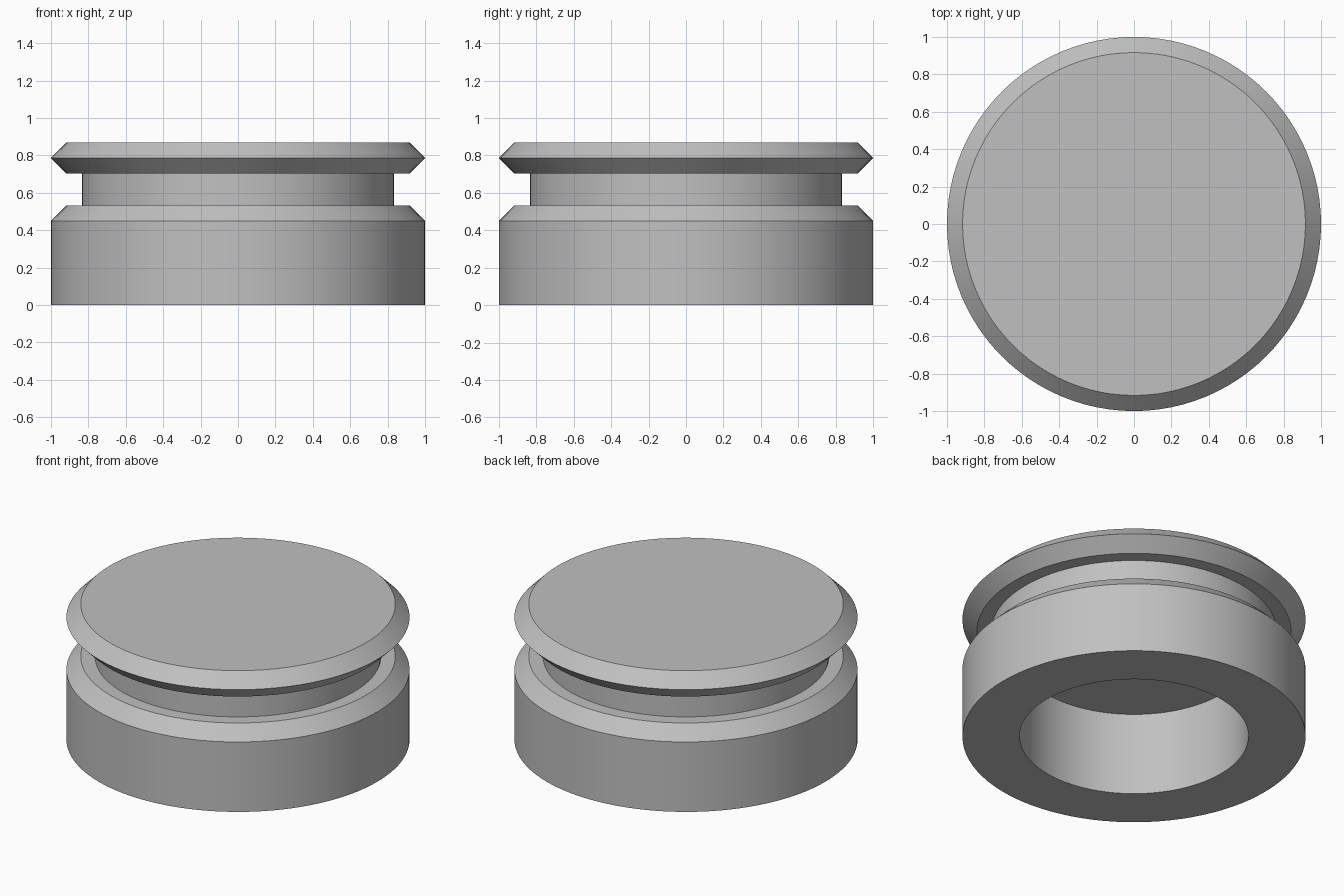
import bpy, bmesh, math

cube = bpy.data.objects.get("Cube")
if cube:
    bpy.data.objects.remove(cube, do_unlink=True)

SEGMENTS = 96
CHAMFER = 1 / 12
BORE, NECK, RIM = 0.667, 0.833, 1.0
SHOULDER, GROOVE_TOP = 0.533, 0.703
TOP = GROOVE_TOP + 2 * CHAMFER

# Plain grey material
grey = bpy.data.materials.new("plain_grey")
grey.use_nodes = True
colour = (0.53, 0.53, 0.53, 1)
grey.diffuse_color = colour
grey.node_tree.nodes["Principled BSDF"].inputs["Base Color"].default_value = colour

# Half section as (radius, height), from bore ceiling round to the cap centre
profile = [
    (0, SHOULDER), (BORE, SHOULDER), (BORE, 0),               # blind bore
    (RIM, 0), (RIM, SHOULDER - CHAMFER),                      # base wall
    (RIM - CHAMFER, SHOULDER), (NECK, SHOULDER),              # shoulder
    (NECK, GROOVE_TOP), (RIM - CHAMFER, GROOVE_TOP),          # groove
    (RIM, GROOVE_TOP + CHAMFER), (RIM - CHAMFER, TOP), (0, TOP),  # flange
]


def lathe(name, section, material):
    """Spin a half section around the z axis into a closed solid."""
    bm = bmesh.new()
    verts = [bm.verts.new((r, 0, z)) for r, z in section]
    edges = [bm.edges.new(pair) for pair in zip(verts, verts[1:])]
    bmesh.ops.spin(bm, geom=verts + edges, cent=(0, 0, 0), axis=(0, 0, 1),
                   angle=math.tau, steps=SEGMENTS, use_merge=True)
    bmesh.ops.remove_doubles(bm, verts=bm.verts, dist=0.0001)
    bmesh.ops.recalc_face_normals(bm, faces=bm.faces)
    mesh = bpy.data.meshes.new(name)
    bm.to_mesh(mesh)
    bm.free()
    mesh.materials.append(material)
    obj = bpy.data.objects.new(name, mesh)
    bpy.context.collection.objects.link(obj)
    return obj


plug = lathe("grooved_plug", profile, grey)

# Smooth round walls with crisp chamfer edges
bpy.ops.object.select_all(action="DESELECT")
plug.select_set(True)
bpy.context.view_layer.objects.active = plug
bpy.ops.object.shade_smooth_by_angle(angle=math.radians(30))
